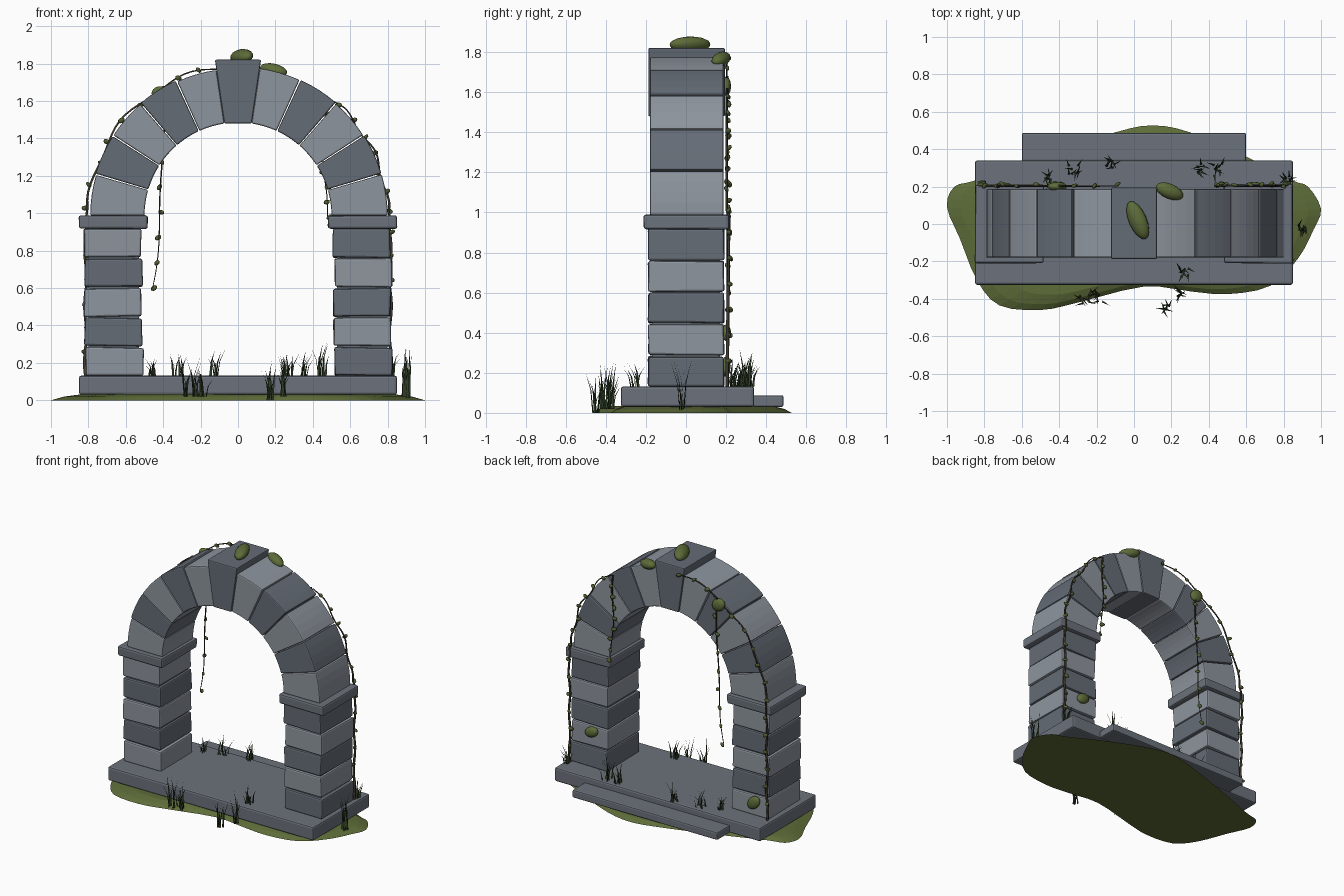
import bpy, bmesh, math, random
from mathutils import Vector, Matrix, Euler

if "Cube" in bpy.data.objects:
    bpy.data.objects.remove(bpy.data.objects["Cube"])

random.seed(4)


def material(name, rgb):
    m = bpy.data.materials.new(name)
    m.diffuse_color = (*rgb, 1)
    m.use_nodes = True
    m.node_tree.nodes["Principled BSDF"].inputs["Base Color"].default_value = m.diffuse_color
    return m


DARK = material("dark_stone", (.13, .15, .18))
MID = material("mid_stone", (.15, .17, .20))
LIGHT = material("light_stone", (.27, .30, .34))
MOSS = material("moss", (.11, .15, .04))
VINE = material("vine", (.05, .04, .025))
LEAF = material("leaf", (.08, .11, .03))
GRASS = material("grass", (.03, .05, .02))


def finish(name, bm, mat, bevel=0, smooth=False):
    bmesh.ops.recalc_face_normals(bm, faces=bm.faces)
    me = bpy.data.meshes.new(name)
    bm.to_mesh(me)
    bm.free()
    ob = bpy.data.objects.new(name, me)
    bpy.context.collection.objects.link(ob)
    me.materials.append(mat)
    for p in me.polygons:
        p.use_smooth = smooth
    if bevel:
        b = ob.modifiers.new("bevel", 'BEVEL')
        b.width, b.segments, b.limit_method = bevel, 2, 'ANGLE'
    return ob


def block(name, x, y, z, mat, bevel=.01, jitter=0):
    bm = bmesh.new()
    bmesh.ops.create_cube(bm, size=1)
    for v in bm.verts:
        v.co = [(r[0] + r[1]) / 2 + c * (r[1] - r[0]) + random.uniform(-jitter, jitter)
                for c, r in zip(v.co, (x, y, z))]
    return finish(name, bm, mat, bevel)


# ground mound: smooth closed outline, raised towards the middle
outline = [(1, .08), (.93, .2), (.84, .235), (.6, .36), (.3, .49), (.1, .527), (-.1, .49),
           (-.5, .36), (-.84, .235), (-.96, .2), (-1, .09), (-.93, -.08), (-.84, -.3), (-.72, -.435),
           (-.5, -.46), (-.3, -.42), (.05, -.335), (.3, -.36), (.5, -.375), (.73, -.33), (.88, -.18), (.96, -.03)]
ring = []
n = len(outline)
for i in range(n):
    p = [Vector(outline[(i + k) % n]) for k in (-1, 0, 1, 2)]
    for t in (0, .33, .67):
        ring.append(.5 * (2 * p[1] + (p[2] - p[0]) * t + (2 * p[0] - 5 * p[1] + 4 * p[2] - p[3]) * t * t
                          + (3 * p[1] - p[0] - 3 * p[2] + p[3]) * t ** 3))
bm = bmesh.new()
loops = [[bm.verts.new((p.x * s, p.y * s, z)) for p in ring] for s, z in ((1, 0), (.93, .02), (.82, .034))]
for a, b in zip(loops, loops[1:]):
    for i in range(len(ring)):
        j = (i + 1) % len(ring)
        bm.faces.new((a[i], a[j], b[j], b[i]))
bm.faces.new(loops[0])
bm.faces.new(loops[-1])
finish("ground_moss", bm, MOSS)

# base slab and back step
block("base_slab", (-.85, .85), (-.325, .34), (.03, .132), MID, .012)
block("back_step", (-.6, .6), (.335, .487), (.03, .088), MID, .01)

# pillars and caps
for s, side in ((-1, "left"), (1, "right")):
    for k in range(5):
        z = .132 + k * .158
        dx = random.uniform(-.006, .006)
        xs = sorted((s * (.512 + dx), s * (.82 + dx)))
        block(f"{side}_pillar_block_{k}", xs, (-.188, .19), (z, z + .15),
              LIGHT if (k % 2 == 0) == (s < 0) else DARK, .01, .004)
    block(f"{side}_pillar_core", sorted((s * .53, s * .8)), (-.17, .17), (.1, .93), DARK, 0)
    block(f"{side}_cap", sorted((s * .482, s * .85)), (-.21, .213), (.917, .987), MID, .012, .003)

# arch of eleven wedge stones, the middle one being the keystone
CZ = .985
for k in range(11):
    key = k == 5
    w = math.pi / 11
    gap = -.004 if key else .004
    a0, a1 = math.pi - k * w - gap, math.pi - (k + 1) * w + gap
    r0 = .5
    r1 = .845 if key else .795 + random.uniform(-.008, .006)
    y0, y1 = (-.188, .195) if key else (-.18, .188)
    seg = 1 if key else 4
    bm = bmesh.new()
    rows = []
    for i in range(seg + 1):
        a = a0 + (a1 - a0) * i / seg
        rows.append([bm.verts.new((r * math.cos(a), y, CZ + r * math.sin(a)))
                     for r, y in ((r0, y0), (r1, y0), (r1, y1), (r0, y1))])
    for a, b in zip(rows, rows[1:]):
        for i in range(4):
            bm.faces.new((a[i], a[(i + 1) % 4], b[(i + 1) % 4], b[i]))
    bm.faces.new(rows[0])
    bm.faces.new(rows[-1])
    finish("keystone" if key else f"arch_stone_{k}", bm, DARK if k % 2 else LIGHT, .008)


def blob(bm, loc, size, rot, seg=8):
    m = Matrix.LocRotScale(Vector(loc), Euler(rot), Vector(size))
    bmesh.ops.create_uvsphere(bm, u_segments=seg, v_segments=max(4, seg // 2), radius=1, matrix=m)


# moss clumps on the stones
for i, (loc, size, rot) in enumerate([
        ((.02, .02, 1.838), (.05, .11, .038), (0, -.4, .4)),
        ((.19, .175, 1.765), (.08, .04, .035), (0, .2, -.4)),
        ((-.41, .2, 1.63), (.055, .025, .045), (0, .6, 0)),
        ((.64, .2, .4), (.055, .025, .038), (0, .4, 0)),
        ((-.7, .2, .23), (.06, .022, .04), (0, .8, 0))]):
    bm = bmesh.new()
    blob(bm, loc, size, rot, 16)
    finish(f"moss_clump_{i}", bm, MOSS, smooth=True)


# climbing and hanging vines with small leaves
def vine(name, pts, radius, step):
    cu = bpy.data.curves.new(name, 'CURVE')
    cu.dimensions = '3D'
    cu.bevel_depth, cu.bevel_resolution, cu.use_fill_caps = radius, 1, True
    sp = cu.splines.new('POLY')
    sp.points.add(len(pts) - 1)
    for i, (q, p) in enumerate(zip(sp.points, pts)):
        q.co = (*p, 1)
        q.radius = 1 - .6 * i / (len(pts) - 1)
    cu.materials.append(VINE)
    bpy.context.collection.objects.link(bpy.data.objects.new(name, cu))
    bm = bmesh.new()
    dist = 0
    for a, b in zip(pts, pts[1:]):
        a, b = Vector(a), Vector(b)
        dist += (b - a).length
        if dist > step:
            dist = 0
            off = Vector((random.uniform(-.014, .014), random.uniform(-.002, .012), 0))
            blob(bm, b + off, (.02, .01, .014), [random.uniform(-.8, .8) for _ in range(3)])
    finish(name + "_leaves", bm, LEAF, smooth=True)


def climber(s, end):
    pts = [(s * (.815 + .006 * math.sin(i * .9)), .205 + .01 * i / 20, .13 + .855 * i / 20) for i in range(21)]
    for i in range(1, 29):
        a = math.radians(end) * i / 28
        r = .8 + .012 * math.sin(i * .6)
        pts.append((s * r * math.cos(a), .203, CZ + r * math.sin(a)))
    return pts


vine("left_climbing_vine", climber(-1, 84), .009, .1)
vine("right_climbing_vine", climber(1, 53), .009, .1)


def hanging(x0, z0, x1, z1):
    return [(x0 + (x1 - x0) * t ** 3 + .008 * math.sin(t * 9), .205, z0 + (z1 - z0) * t)
            for t in [i / 24 for i in range(25)]]


vine("left_hanging_vine", hanging(-.4, 1.68, -.46, .6), .006, .1)
vine("right_hanging_vine", hanging(.46, 1.62, .475, .98), .006, .08)


# grass tufts of bent tapering blades
def tuft(name, x, y, z, h, spread, count=9):
    bm = bmesh.new()
    for _ in range(count):
        a = random.uniform(0, math.tau)
        d = Vector((math.cos(a), math.sin(a), 0))
        side = Vector((-d.y, d.x, 0)) * .006
        base = Vector((x, y, z)) + Vector((random.uniform(-1, 1), random.uniform(-1, 1), 0)) * spread * .6
        hh = h * random.uniform(.5, 1)
        mid = base + d * .012 + Vector((0, 0, hh * .55))
        tip = base + d * .045 + Vector((0, 0, hh))
        v = [bm.verts.new(p) for p in (base - side, base + side, mid + side * .7, mid - side * .7, tip)]
        bm.faces.new(v[:4])
        bm.faces.new((v[3], v[2], v[4]))
    finish(name, bm, GRASS)


for i, t in enumerate([(-.26, -.4, .02, .23, .045), (-.2, -.385, .02, .2, .05), (.17, -.45, 0, .21, .03),
                       (.245, -.37, .02, .23, .03), (.27, -.26, .13, .13, .04), (.9, -.03, .015, .27, .035),
                       (-.32, .29, .13, .13, .05), (-.13, .31, .13, .15, .05), (.34, .3, .13, .14, .05),
                       (.44, .29, .13, .19, .05), (.82, .24, .13, .15, .03), (-.46, .24, .13, .1, .03)]):
    tuft(f"grass_tuft_{i}", *t)
